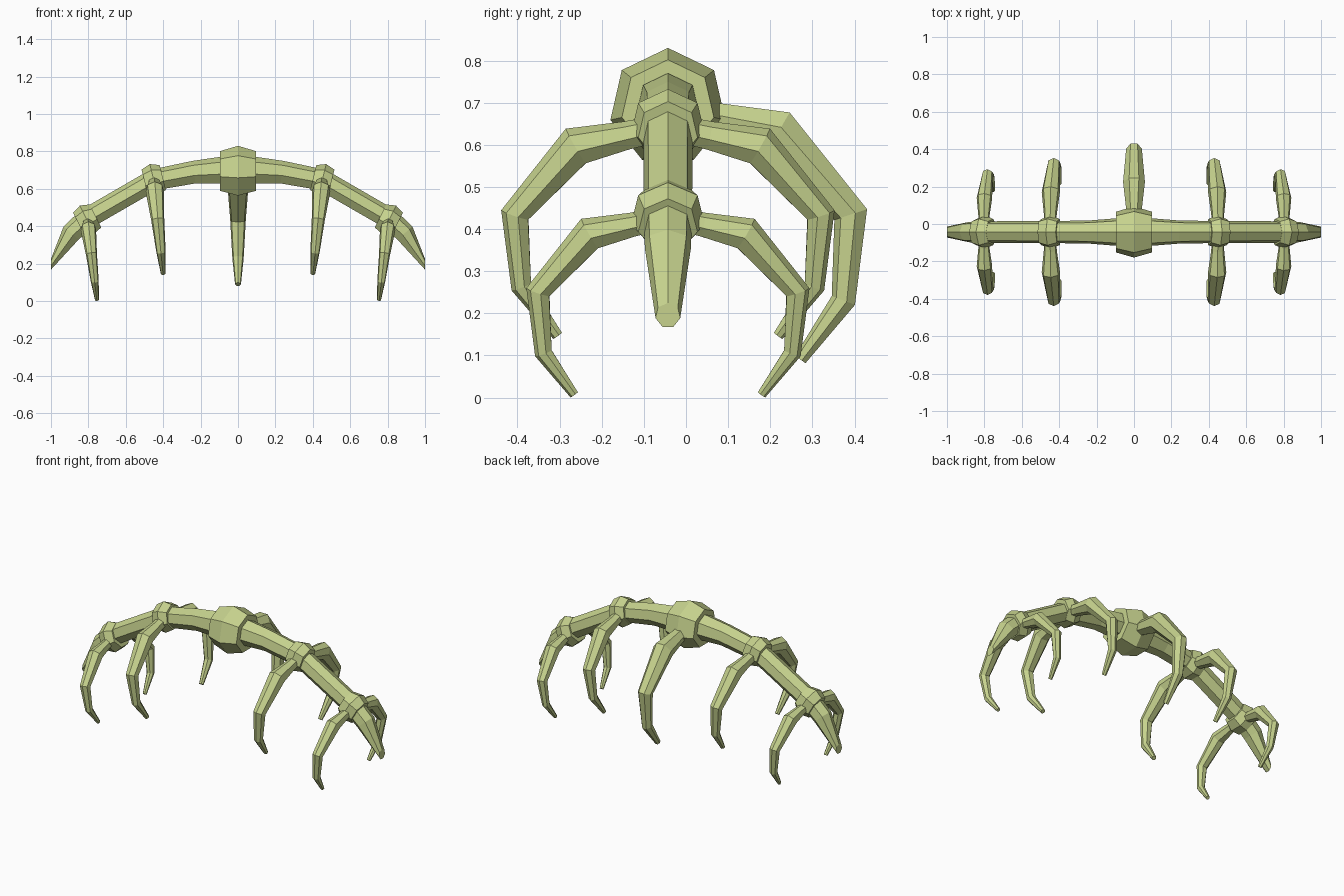
import bpy, bmesh
from math import pi, sin, cos
from mathutils import Vector

cube = bpy.data.objects.get("Cube")
if cube:
    bpy.data.objects.remove(cube, do_unlink=True)

AXIS_Y = -0.043
SIDES = 7

# Single pale green material
mat = bpy.data.materials.new("pale_green")
mat.use_nodes = True
colour = (0.57, 0.65, 0.27, 1)
mat.diffuse_color = colour
bsdf = mat.node_tree.nodes["Principled BSDF"]
bsdf.inputs["Base Color"].default_value = colour
bsdf.inputs["Roughness"].default_value = 0.8


def sweep(name, path, radii, side, phase=pi / 2, ends=None):
    """Faceted tube along path; ends optionally fixes the end directions."""
    bm = bmesh.new()
    path = [Vector(p) for p in path]
    last = len(path) - 1
    rings = []
    for i, (p, r) in enumerate(zip(path, radii)):
        before = (p - path[i - 1]).normalized() if i else Vector()
        after = (path[i + 1] - p).normalized() if i < last else Vector()
        t = (before + after).normalized()
        if ends and i in (0, last):
            t = Vector(ends).normalized()
        s = Vector(side)
        s = (s - t * s.dot(t)).normalized()
        up = t.cross(s)
        angles = [phase + 2 * pi * k / SIDES for k in range(SIDES)]
        rings.append([bm.verts.new(p + s * r * cos(a) + up * r * sin(a)) for a in angles])
    for a, b in zip(rings, rings[1:]):
        for k in range(SIDES):
            n = (k + 1) % SIDES
            bm.faces.new((a[k], a[n], b[n], b[k]))
    bm.faces.new(rings[0])
    bm.faces.new(rings[-1])
    bmesh.ops.recalc_face_normals(bm, faces=bm.faces)
    mesh = bpy.data.meshes.new(name)
    bm.to_mesh(mesh)
    bm.free()
    mesh.materials.append(mat)
    obj = bpy.data.objects.new(name, mesh)
    bpy.context.collection.objects.link(obj)
    return obj


# Arched spine, mirrored from its left half: x, z, radius
half = [(0.1, 0.695, 0.075), (0.235, 0.686, 0.064), (0.45, 0.645, 0.06),
        (0.805, 0.44, 0.059), (0.89, 0.362, 0.056), (1, 0.195, 0.03)]
stations = [(-x, z, r) for x, z, r in reversed(half)] + half
sweep("spine", [(x, AXIS_Y, z) for x, z, r in stations],
      [r for x, z, r in stations], (0, 1, 0), ends=(1, 0, 0))


def hub(name, x, z, slope, length, radius, end_radius):
    """Barrel knuckle, widest in the middle."""
    t = Vector((1, 0, slope)).normalized() * length
    c = Vector((x, AXIS_Y, z))
    sweep(name, [c - t, c, c + t], [end_radius, radius, end_radius], (0, 1, 0))


# Leg outline: reach, height from hub, radius
LEG = [(0.03, -0.01, 0.04), (0.12, -0.03, 0.043), (0.262, -0.06, 0.06),
       (0.436, -0.255, 0.043), (0.418, -0.46, 0.031), (0.315, -0.6, 0.016)]


def leg(name, x, z, scale, lean, direction, phase=pi / 2):
    path = [(x + lean * h * scale, AXIS_Y + direction * d * scale, z + h * scale)
            for d, h, r in LEG]
    sweep(name, path, [r * scale for d, h, r in LEG], (-direction, 0, 0), phase)


# Middle knuckle with one rear leg
hub("middle_hub", 0, 0.69, 0, 0.095, 0.14, 0.112)
leg("middle_rear_leg", 0, 0.69, 1, 0, 1, -pi / 2)

# Side knuckles with leg pairs
for side_name, m in (("left", 1), ("right", -1)):
    for place, x, z, slope, scale, lean in (("inner", 0.45, 0.645, -0.25, 0.83, 0.1),
                                            ("outer", 0.805, 0.43, -0.5, 0.705, 0.12)):
        label = f"{side_name}_{place}"
        hub(label + "_hub", m * x, z, m * slope, 0.05, 0.09, 0.072)
        leg(label + "_front_leg", m * x, z, scale, m * lean, -1)
        leg(label + "_rear_leg", m * x, z, scale, m * lean, 1)
